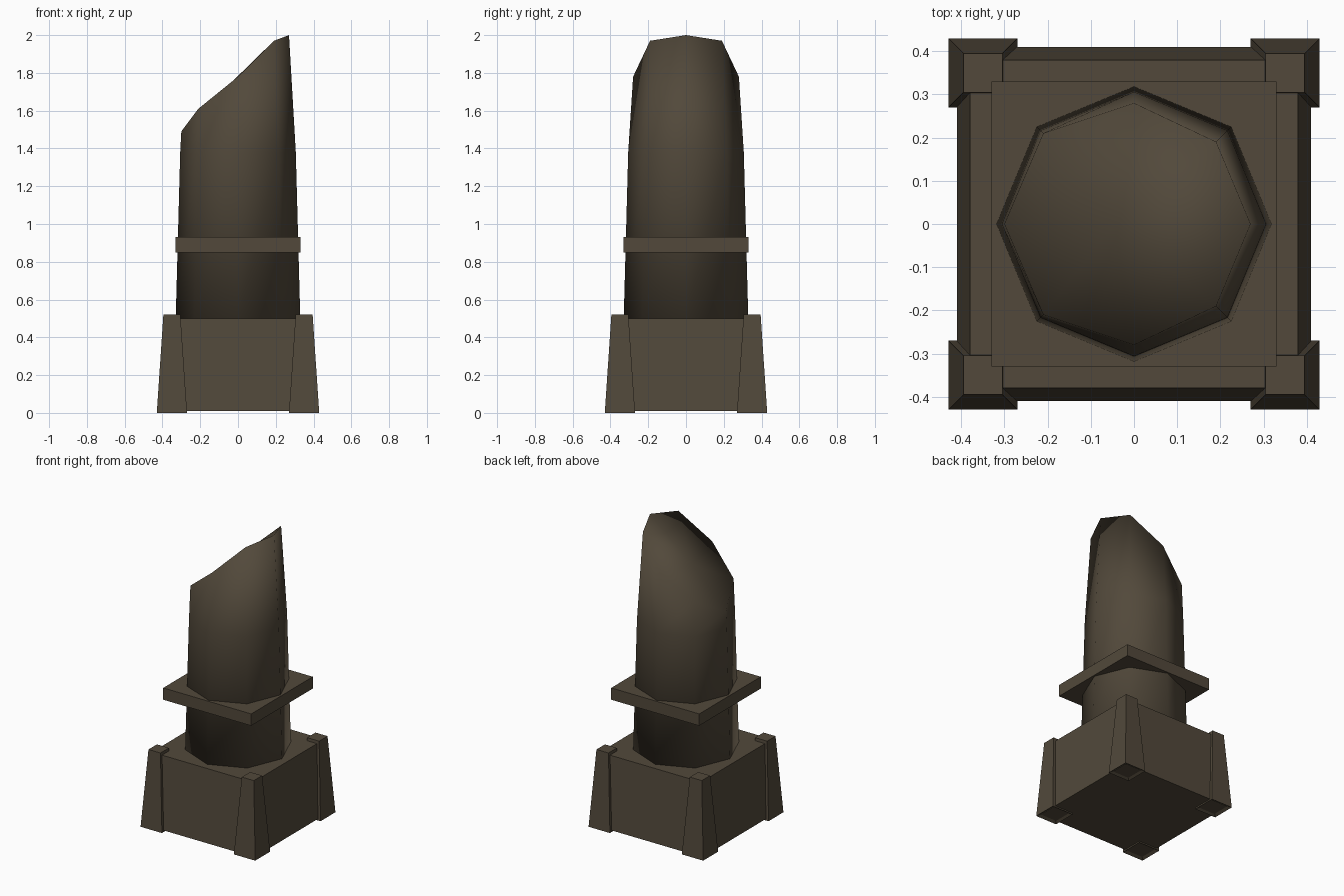
import bpy, bmesh, math

if "Cube" in bpy.data.objects:
    bpy.data.objects.remove(bpy.data.objects["Cube"])

stone = bpy.data.materials.new("dark brown stone")
stone.diffuse_color = (0.084, 0.066, 0.043, 1)
stone.use_nodes = True
stone.node_tree.nodes["Principled BSDF"].inputs["Base Color"].default_value = stone.diffuse_color


def finish(name, bm, smooth=False):
    bmesh.ops.recalc_face_normals(bm, faces=bm.faces[:])
    mesh = bpy.data.meshes.new(name)
    bm.to_mesh(mesh)
    bm.free()
    mesh.materials.append(stone)
    for p in mesh.polygons:
        p.use_smooth = smooth
    ob = bpy.data.objects.new(name, mesh)
    bpy.context.collection.objects.link(ob)
    return ob


def tapered_block(name, cx, cy, half_bottom, half_top, z0, z1, recess=None):
    """Square block whose top may be smaller; optional pit in the underside."""
    bm = bmesh.new()
    bmesh.ops.create_cube(bm, size=2)
    for v in bm.verts:
        top = v.co.z > 0
        h = half_top if top else half_bottom
        v.co = (cx + v.co.x * h, cy + v.co.y * h, z1 if top else z0)
    if recess:
        bottom = min(bm.faces, key=lambda f: f.calc_center_median().z)
        bmesh.ops.inset_region(bm, faces=[bottom], thickness=recess[0])
        for v in bottom.verts:
            v.co.z += recess[1]
    return finish(name, bm)


# Pedestal body
tapered_block("pedestal_body", 0, 0, 0.41, 0.38, 0.01, 0.50)

# Four tapered corner posts
for sx in (-1, 1):
    for sy in (-1, 1):
        tapered_block("corner_post", sx * 0.35, sy * 0.35,
                      0.08, 0.045, 0.0, 0.52, recess=(0.045, 0.02))

# Square collar plate around the column
tapered_block("collar_plate", 0, 0, 0.33, 0.33, 0.85, 0.93)

# Broken eight-sided column: rings plus a slanted rim, highest on +x
rim = [(0.27, 2.0), (0.269, 1.97), (0.28, 1.78), (0.297, 1.61), (0.30, 1.49)]
bm = bmesh.new()
rings = [[], [], []]
for i in range(8):
    a = math.tau * i / 8
    r_top, z_top = rim[min(i, 8 - i)]
    for ring, (r, z) in zip(rings, [(0.33, 0.49), (0.306, 1.38), (r_top, z_top)]):
        ring.append(bm.verts.new((r * math.cos(a), r * math.sin(a), z)))
for low, high in zip(rings, rings[1:]):
    for i in range(8):
        j = (i + 1) % 8
        bm.faces.new((low[i], low[j], high[j], high[i]))
bm.faces.new(rings[0][::-1])
# Broken slanted top
centre = bm.verts.new((-0.045, 0, 1.74))
for i in range(8):
    bm.faces.new((rings[2][i], rings[2][(i + 1) % 8], centre))
finish("broken_column", bm, smooth=True)
